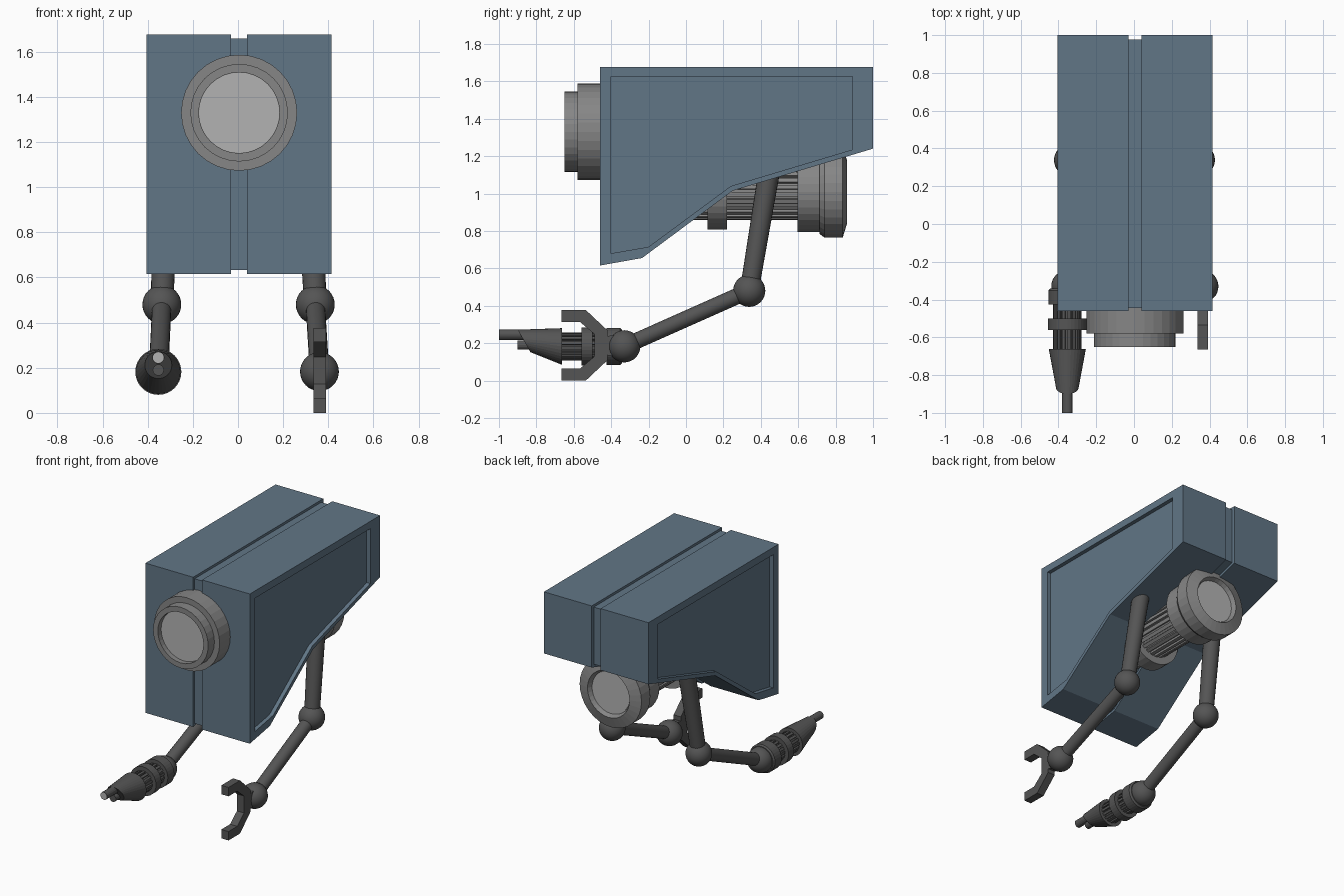
import bpy, bmesh, math
from mathutils import Vector

if "Cube" in bpy.data.objects:
    bpy.data.objects.remove(bpy.data.objects["Cube"])


def material(name, r, g, b):
    m = bpy.data.materials.new(name)
    m.diffuse_color = (r, g, b, 1)
    m.use_nodes = True
    m.node_tree.nodes["Principled BSDF"].inputs["Base Color"].default_value = m.diffuse_color
    return m


BLUE = material("blue_paint", 0.12, 0.18, 0.24)
DARK = material("dark_metal", 0.09, 0.09, 0.09)
MID = material("grey_metal", 0.24, 0.24, 0.24)
LIGHT = material("pale_glass", 0.45, 0.45, 0.45)


def loft(name, rings, mat):
    """Join equal-sized point rings with quads and cap both ends."""
    bm = bmesh.new()
    loops = [[bm.verts.new(p) for p in ring] for ring in rings]
    n = len(loops[0])
    for a, b in zip(loops, loops[1:]):
        for i in range(n):
            j = (i + 1) % n
            bm.faces.new((a[i], a[j], b[j], b[i]))
    bm.faces.new(loops[0])
    bm.faces.new(loops[-1])
    bmesh.ops.recalc_face_normals(bm, faces=bm.faces)
    me = bpy.data.meshes.new(name)
    bm.to_mesh(me)
    bm.free()
    me.materials.append(mat)
    ob = bpy.data.objects.new(name, me)
    bpy.context.collection.objects.link(ob)
    return ob


def circle(x, y, z, r, n=32, lean=0):
    """Circle facing y; lean pushes its top forward and bottom back."""
    return [(x + r * math.cos(t), y - lean * math.sin(t), z + r * math.sin(t))
            for t in (2 * math.pi * i / n for i in range(n))]


def lathe(name, x, z, profile, mat, n=32):
    return loft(name, [circle(x, y, z, r, n) for y, r in profile], mat)


def ribbed(name, x, z, y0, y1, r_in, r_out, teeth, mat):
    def ring(y):
        pts = []
        for i in range(teeth):
            for f, r in ((0, r_in), (0.4, r_in), (0.4, r_out), (1, r_out)):
                t = 2 * math.pi * (i + f) / teeth
                pts.append((x + r * math.cos(t), y, z + r * math.sin(t)))
        return pts
    return loft(name, [ring(y0), ring(y1)], mat)


def rod(name, a, b, ra, rb, mat, n=20):
    a, b = Vector(a), Vector(b)
    d = (b - a).normalized()
    u = d.cross(Vector((1, 0, 0))).normalized()
    v = d.cross(u)
    ts = [2 * math.pi * i / n for i in range(n)]
    ob = loft(name, [[p + r * (math.cos(t) * u + math.sin(t) * v) for t in ts]
                     for p, r in ((a, ra), (b, rb))], mat)
    smooth(ob)


def smooth(ob):
    bpy.ops.object.select_all(action='DESELECT')
    bpy.context.view_layer.objects.active = ob
    ob.select_set(True)
    bpy.ops.object.shade_smooth_by_angle(angle=math.radians(35))


def ball(name, loc, r, mat):
    bpy.ops.mesh.primitive_uv_sphere_add(segments=32, ring_count=16, radius=r, location=loc)
    ob = bpy.context.object
    ob.name = name
    ob.data.materials.append(mat)
    smooth(ob)


def at_x(profile, x):
    return [(x, y, z) for y, z in profile]


# Body: two halves with recessed side panels around a slimmer core
CX = 0.005
outer = [(-0.46, 1.677), (1.0, 1.677), (1.0, 1.24), (0.25, 1.015), (-0.235, 0.655), (-0.46, 0.615)]
panel = [(-0.40, 1.625), (0.89, 1.625), (0.89, 1.235), (0.24, 1.04), (-0.20, 0.715), (-0.40, 0.68)]
core = [(-0.444, 1.66), (0.977, 1.66), (0.977, 1.255), (0.245, 1.035), (-0.24, 0.672), (-0.444, 0.633)]
for side, s in (("left", -1), ("right", 1)):
    loft("body_" + side, [at_x(outer, CX + s * 0.035), at_x(outer, CX + s * 0.41),
                          at_x(panel, CX + s * 0.41), at_x(panel, CX + s * 0.382)], BLUE)
loft("body_core", [at_x(core, CX - 0.04), at_x(core, CX + 0.04)], BLUE)

# Front eye: stepped housing with a recessed lens
lathe("eye_housing", CX, 1.33, [(-0.44, 0.257), (-0.58, 0.257), (-0.58, 0.216), (-0.65, 0.216),
                                (-0.65, 0.179), (-0.61, 0.179)], MID)
lathe("eye_lens", CX, 1.33, [(-0.60, 0.178), (-0.615, 0.178)], LIGHT)

# Thruster under the body
TZ = 1.008
ribbed("thruster_ribs", CX, TZ, -0.02, 0.61, 0.13, 0.15, 24, MID)
lathe("thruster_collar", CX, TZ, [(0.115, 0.2), (0.22, 0.2)], MID)
lathe("thruster_nozzle", CX, TZ, [(0.595, 0.213), (0.715, 0.213), (0.715, 0.225), (0.74, 0.243),
                                  (0.838, 0.243), (0.862, 0.165), (0.83, 0.15)], MID)
lathe("thruster_glow", CX, TZ, [(0.82, 0.148), (0.835, 0.148)], LIGHT)

# Arms: shoulder rod, elbow, forearm and wrist
for side, s, wrist_x in (("left", -1, -0.352), ("right", 1, 0.361)):
    elbow = (CX / 2 + s * 0.34, 0.338, 0.48)
    wrist = (wrist_x, -0.33, 0.183)
    rod(side + "_upper_arm", (s * 0.31, 0.45, 1.15), elbow, 0.058, 0.05, DARK)
    ball(side + "_elbow", elbow, 0.086, DARK)
    rod(side + "_forearm", elbow, wrist, 0.043, 0.043, DARK)
    ball(side + "_wrist", wrist, 0.086, DARK)

# Left hand: ribbed tool with rings, slanted nozzle and two barrels
GX, GZ = -0.353, 0.182
lathe("tool_rear_ring", GX, GZ, [(-0.342, 0.09), (-0.352, 0.1), (-0.425, 0.1)], DARK)
ribbed("tool_ribs", GX, GZ, -0.41, -0.67, 0.06, 0.075, 16, DARK)
lathe("tool_middle_ring", GX, GZ, [(-0.50, 0.102), (-0.56, 0.102)], DARK)
loft("tool_nozzle", [circle(GX, -0.662, GZ, 0.098), circle(GX, -0.866, 0.212, 0.06, lean=0.034)], DARK)
lathe("upper_barrel", GX, 0.245, [(-0.80, 0.027), (-1.0, 0.027)], DARK, 16)
lathe("upper_barrel_tip", GX, 0.245, [(-0.99, 0.024), (-1.0005, 0.024)], LIGHT, 16)
lathe("lower_barrel", GX, 0.19, [(-0.80, 0.025), (-0.90, 0.025)], DARK, 16)

# Right hand: open claw, top half mirrored to the bottom
MZ = 0.1885
half = [(-0.665, 0.188), (-0.535, 0.188), (-0.42, 0.08)]
half_in = [(-0.49, 0.06), (-0.567, 0.125), (-0.665, 0.125)]
claw = [(y, MZ + z) for y, z in half] + [(y, MZ - z) for y, z in reversed(half)]
claw += [(y, MZ - z) for y, z in reversed(half_in)] + [(y, MZ + z) for y, z in half_in]
loft("claw", [at_x(claw, 0.335), at_x(claw, 0.391)], DARK)
loft("claw_mount", [at_x([(-0.44, 0.14), (-0.34, 0.12), (-0.34, 0.25), (-0.44, 0.235)], x)
                    for x in (0.335, 0.391)], DARK)
